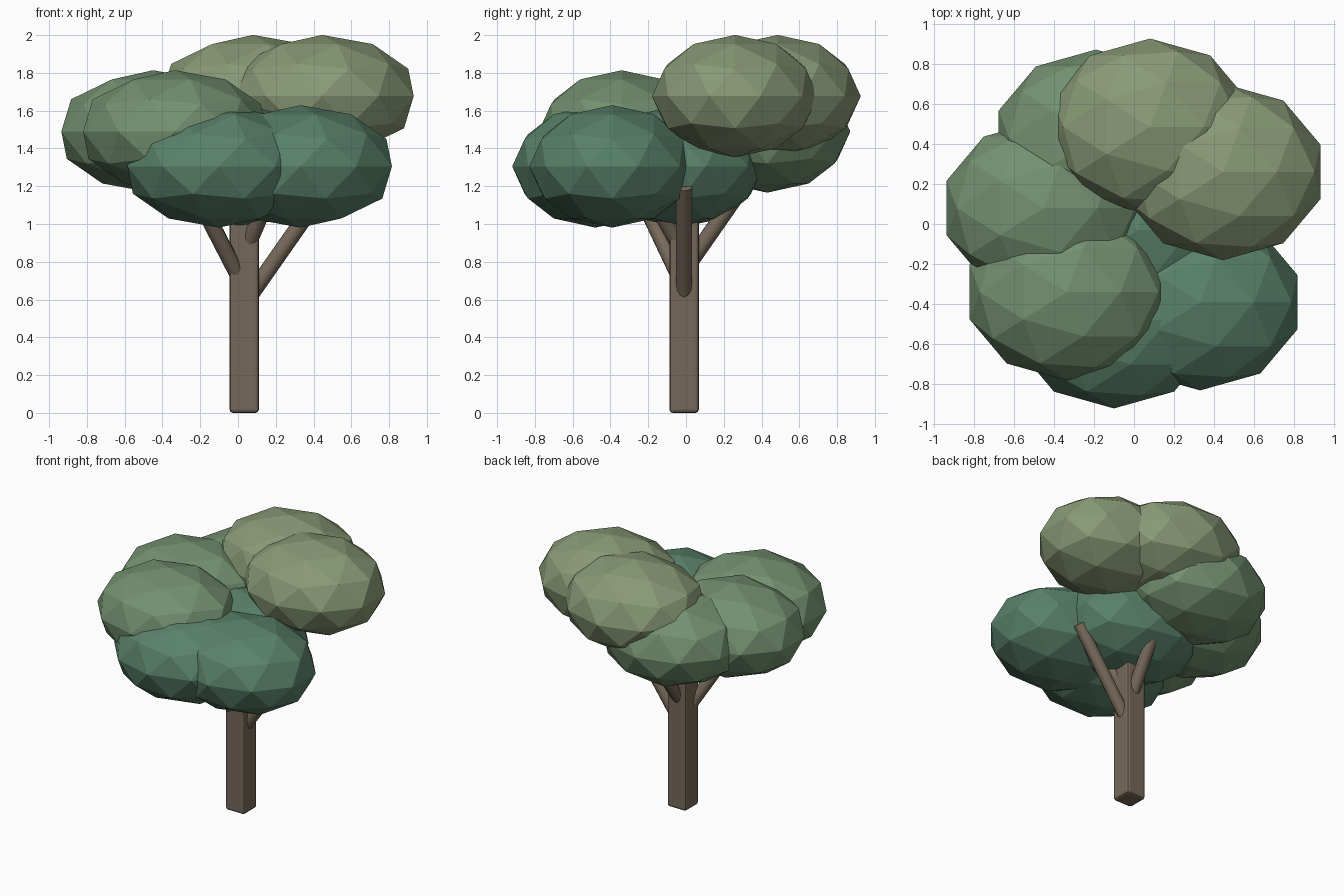
import bpy, math
from mathutils import Vector

if "Cube" in bpy.data.objects:
    bpy.data.objects.remove(bpy.data.objects["Cube"])


def material(name, rgb):
    m = bpy.data.materials.new(name)
    m.diffuse_color = (*rgb, 1)
    m.use_nodes = True
    m.node_tree.nodes["Principled BSDF"].inputs["Base Color"].default_value = m.diffuse_color
    return m


bark = material("bark", (0.18, 0.14, 0.10))
dark = material("dark_leaves", (0.10, 0.22, 0.145))
mid = material("mid_leaves", (0.17, 0.28, 0.16))
light = material("light_leaves", (0.25, 0.32, 0.18))

CX, CY = 0.033, -0.01   # trunk axis

# Trunk: square post with softened edges
H = 1.2
bpy.ops.mesh.primitive_cube_add(size=1, location=(CX, CY, H / 2))
trunk = bpy.context.object
trunk.name = "trunk"
trunk.scale = (0.156, 0.156, H)
bpy.ops.object.transform_apply(location=False, rotation=False, scale=True)
bevel = trunk.modifiers.new("soft_edges", 'BEVEL')
bevel.width = 0.018
bevel.segments = 2
trunk.data.materials.append(bark)

# Branches: spiral up the trunk, all with the same lean
LEAN = math.atan(0.70)
for i in range(4):
    a = math.radians(-137.5 * i)
    start = Vector((CX, CY, 0.576 + 0.088 * i))
    d = Vector((math.sin(LEAN) * math.cos(a), math.sin(LEAN) * math.sin(a), math.cos(LEAN)))
    length = (1.2 - start.z) / d.z
    bpy.ops.mesh.primitive_cylinder_add(vertices=12, radius=0.043, depth=length,
                                        location=start + d * length / 2)
    b = bpy.context.object
    b.name = f"branch_{i + 1}"
    b.rotation_euler = d.to_track_quat('Z', 'Y').to_euler()
    bpy.ops.object.shade_smooth_by_angle(angle=math.radians(40))
    b.data.materials.append(bark)

# Foliage: flattened faceted balls in three tiers
tiers = [
    (1.305, dark, [(0.33, -0.39), (-0.10, -0.48), (0.02, -0.03)]),
    (1.49, mid, [(-0.335, -0.34), (-0.45, 0.08), (-0.19, 0.43)]),
    (1.677, light, [(0.08, 0.485), (0.445, 0.26)]),
]
n = 0
for z, mat, spots in tiers:
    for x, y in spots:
        n += 1
        bpy.ops.mesh.primitive_ico_sphere_add(subdivisions=2, radius=1, location=(x, y, z))
        o = bpy.context.object
        o.name = f"foliage_{n}"
        o.scale = (0.51, 0.44, 0.324)
        o.data.materials.append(mat)
